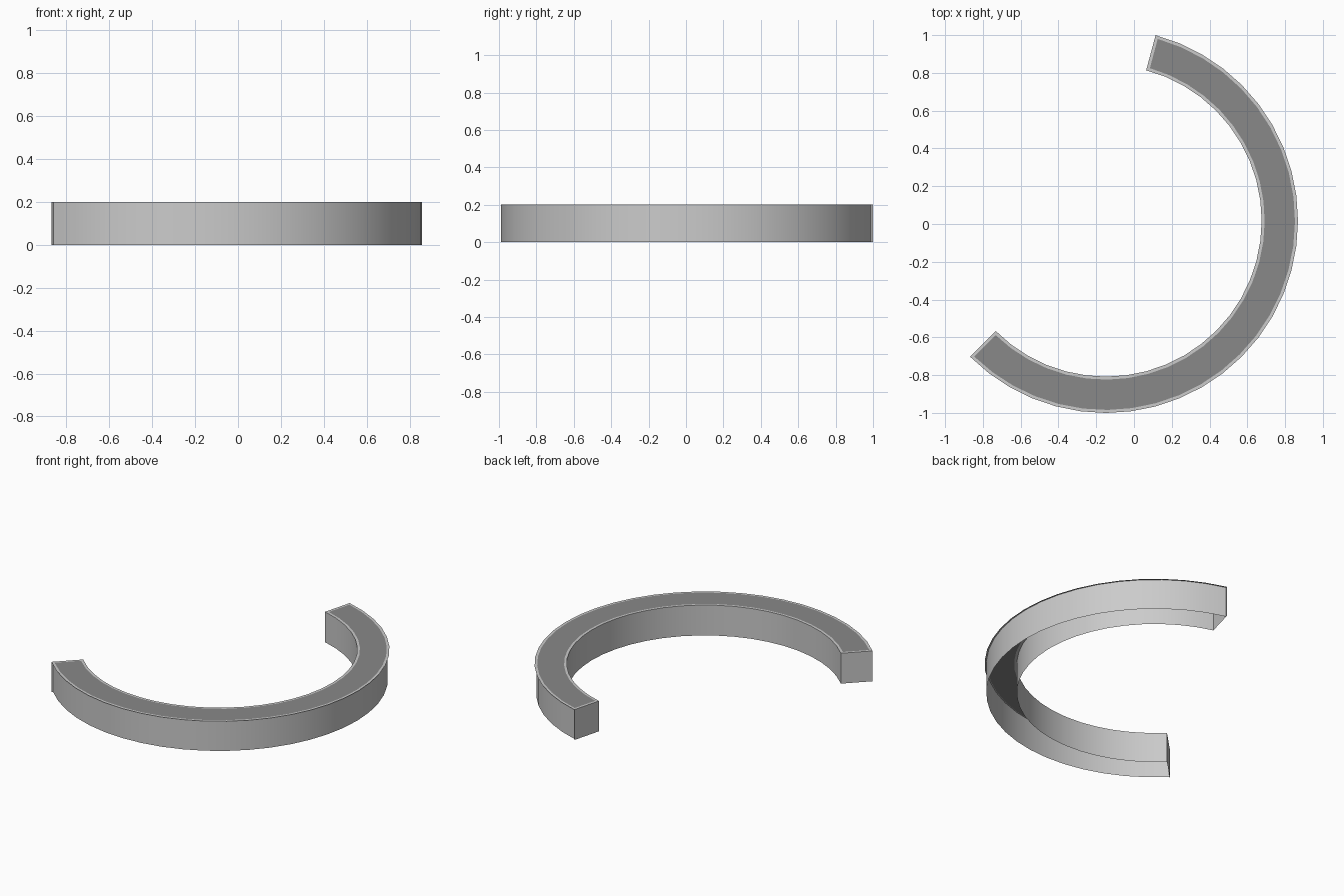
import bpy, bmesh
from math import radians, cos, sin

if "Cube" in bpy.data.objects:
    bpy.data.objects.remove(bpy.data.objects["Cube"])

CX, CY, H = -0.149, 0.017, 0.2
A0, A1, N = -135.0, 75.0, 28
RO, RI = 1.0173, 0.825       # outer and inner radius of the top rim
LIP = 0.016                  # visible rim width


def arc(r, z, inset=0.0):
    """Points along the open ring, shortened at both ends by inset."""
    d = inset / r / radians(1)
    a, b = A0 + d, A1 - d
    return [(CX + r * cos(radians(a + (b - a) * i / N)),
             CY + r * sin(radians(a + (b - a) * i / N)), z) for i in range(N + 1)]


def strip(name, low, high, closed=False, smooth=True):
    """Quad strip between two point rows of equal length."""
    bm = bmesh.new()
    a = [bm.verts.new(p) for p in low]
    b = [bm.verts.new(p) for p in high]
    n = len(a)
    for i in range(n if closed else n - 1):
        j = (i + 1) % n
        f = bm.faces.new((a[i], a[j], b[j], b[i]))
        f.smooth = smooth
    me = bpy.data.meshes.new(name)
    bm.to_mesh(me)
    bm.free()
    ob = bpy.data.objects.new(name, me)
    bpy.context.collection.objects.link(ob)
    return ob


# curved side walls, open underneath; the outer one sits just under the rim
RW = RO - 0.010
strip("outer_wall", arc(RW, 0), arc(RW, H))
strip("inner_wall", arc(RI, 0)[::-1], arc(RI, H)[::-1])

# flat end walls reaching the full rim width
for name, k in (("start_end_wall", 0), ("finish_end_wall", -1)):
    low = [arc(RI, 0)[k], arc(RO, 0)[k]]
    high = [arc(RI, H)[k], arc(RO, H)[k]]
    if k == -1:
        low.reverse()
        high.reverse()
    strip(name, low, high, smooth=False)

# light flat rim round the top
outline = arc(RO, H) + arc(RI, H)[::-1]
inset = arc(RO - LIP, H, LIP) + arc(RI + LIP, H, LIP)[::-1]
strip("top_rim", outline, inset, closed=True, smooth=False)

# dark top panel inside the rim
panel = strip("top_panel", arc(RO - LIP, H, LIP), arc(RI + LIP, H, LIP), smooth=False)
dark = bpy.data.materials.new("dark_grey")
dark.diffuse_color = (0.25, 0.25, 0.25, 1)
dark.use_nodes = True
dark.node_tree.nodes["Principled BSDF"].inputs["Base Color"].default_value = dark.diffuse_color
panel.data.materials.append(dark)
